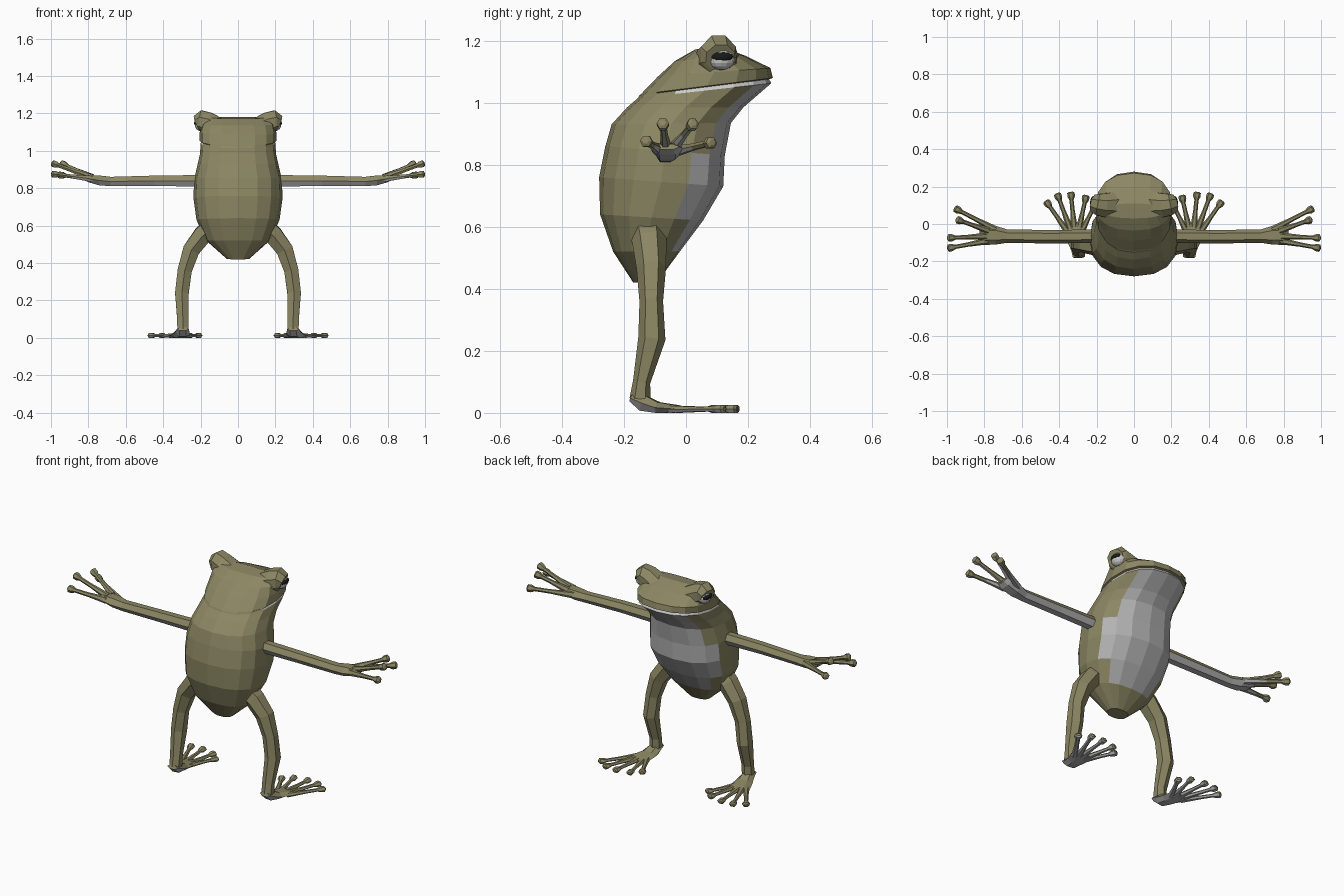
import bpy, bmesh, math
from mathutils import Vector, Matrix

if "Cube" in bpy.data.objects:
    bpy.data.objects.remove(bpy.data.objects["Cube"])


def mat(name, rgb):
    m = bpy.data.materials.new(name)
    m.diffuse_color = (*rgb, 1)
    m.use_nodes = True
    m.node_tree.nodes["Principled BSDF"].inputs["Base Color"].default_value = m.diffuse_color
    return m


OLIVE = mat("olive_skin", (0.26, 0.24, 0.125))
PALE = mat("pale_skin", (0.45, 0.45, 0.45))
WHITE = mat("white", (0.8, 0.8, 0.78))
BLACK = mat("black", (0.01, 0.01, 0.01))


def finish(name, bm, mats, mirror=True):
    bmesh.ops.recalc_face_normals(bm, faces=bm.faces)
    me = bpy.data.meshes.new(name)
    bm.to_mesh(me)
    bm.free()
    for m in mats:
        me.materials.append(m)
    ob = bpy.data.objects.new(name, me)
    bpy.context.collection.objects.link(ob)
    if mirror:
        ob.modifiers.new("Mirror", 'MIRROR').use_mirror_merge = False
    return ob


def loft(bm, rings):
    """Skin a list of closed rings; returns the side faces per band."""
    vs = [[bm.verts.new(p) for p in r] for r in rings]
    n = len(vs[0])
    bands = [[bm.faces.new((a[i], a[(i + 1) % n], b[(i + 1) % n], b[i])) for i in range(n)]
             for a, b in zip(vs, vs[1:])]
    bm.faces.new(vs[0])
    bm.faces.new(vs[-1])
    return bands


def tube(bm, path, ref, n=6):
    """Path points are (x, y, z, radius along ref, radius across)."""
    P = [Vector(p[:3]) for p in path]
    rings = []
    for i, p in enumerate(path):
        t = (P[min(i + 1, len(P) - 1)] - P[max(i - 1, 0)]).normalized()
        u = (Vector(ref) - t * t.dot(Vector(ref))).normalized()
        v = t.cross(u)
        rings.append([P[i] + u * p[3] * math.cos(a) + v * p[4] * math.sin(a)
                      for a in (math.tau * (k + .5) / n for k in range(n))])
    return loft(bm, rings)


def digit(bm, a, b, r, ref, flat=1.0):
    """Thin finger or toe with a round pad at the tip."""
    a, b = Vector(a), Vector(b)
    L = (b - a).length
    steps = ((0, 1.5), (.5, .95), (1 - .045 / L, .9), (1 - .025 / L, 1.6), (1 - .006 / L, 1.6), (1, .8))
    tube(bm, [(*a.lerp(b, t), r * s * flat, r * s) for t, s in steps], ref)


def paint_underside(bm, limit):
    bmesh.ops.recalc_face_normals(bm, faces=bm.faces)
    bm.normal_update()
    for f in bm.faces:
        f.material_index = 1 if f.normal.z < limit else 0


# Body and head: tilted rings given by back point, front point and half width
N = 16
STATIONS = [
    ((-.17, .42), (-.09, .425), .06), ((-.235, .52), (-.02, .52), .17),
    ((-.277, .64), (.055, .62), .222), ((-.28, .76), (.12, .73), .238),
    ((-.26, .86), (.125, .83), .235), ((-.24, .93), (.145, .935), .215),
    ((-.19, .985), (.185, .985), .203), ((-.155, 1.015), (.275, 1.063), .20),
    ((-.15, 1.024), (.268, 1.076), .195), ((-.145, 1.028), (.28, 1.08), .205),
    ((-.09, 1.085), (.272, 1.112), .205), ((-.035, 1.135), (.19, 1.152), .195),
    ((.03, 1.172), (.11, 1.182), .16)]


def pw(v, e=.85):
    return math.copysign(abs(v) ** e, v)


rings = []
for (yb, zb), (yf, zf), w in STATIONS:
    ring = []
    for k in range(N):
        a = math.tau * k / N
        t = (1 + pw(math.cos(a))) / 2
        ring.append((w * pw(math.sin(a)), yb + (yf - yb) * t, zb + (zf - zb) * t))
    rings.append(ring)
bm = bmesh.new()
for j, band in enumerate(loft(bm, rings)):
    for k, f in enumerate(band):
        d = min(k, N - 1 - k)
        if j == 7 and d < 5:
            f.material_index = 2            # mouth slit
        elif 0 < j < 7 and (d < 2 or (d == 2 and j in (2, 3))):
            f.material_index = 1            # pale belly and throat
finish("body", bm, (OLIVE, PALE, WHITE), mirror=False)

# Eye hoods, eyeballs and pupils
bm = bmesh.new()
tube(bm, [(.10, .10, 1.12, .06, .08), (.165, .10, 1.145, .068, .068), (.195, .105, 1.155, .066, .062),
          (.215, .11, 1.146, .048, .05)], (0, 0, 1), 8)
finish("eye_hood", bm, (OLIVE,))
for name, loc, size, m in (("eyeball", (.198, .113, 1.143), (.034, .043, .038), WHITE),
                           ("pupil", (.215, .115, 1.148), (.02, .036, .018), BLACK)):
    bm = bmesh.new()
    bmesh.ops.create_uvsphere(bm, u_segments=12, v_segments=8, radius=1,
                              matrix=Matrix.LocRotScale(Vector(loc), None, Vector(size)))
    finish(name, bm, (m,))

# Arms with four fingers
bm = bmesh.new()
tube(bm, [(.17, -.065, .84, .036, .036), (.45, -.068, .84, .032, .036), (.68, -.065, .836, .029, .036),
          (.74, -.06, .842, .03, .05), (.80, -.06, .852, .022, .052), (.825, -.06, .858, .010, .04)], (0, 0, 1))
for a, b in (((.74, -.03, .845), (.96, .085, .872)), ((.78, -.035, .86), (.95, .025, .935)),
             ((.79, -.065, .86), (.997, -.075, .935)), ((.78, -.09, .85), (.998, -.13, .877))):
    digit(bm, a, b, .0125, (0, 0, 1))
paint_underside(bm, -.3)
for f in bm.faces:
    if f.calc_center_median().x > .84:
        f.material_index = int(f.normal.z < -.6)
finish("arm", bm, (OLIVE, PALE))

# Legs
bm = bmesh.new()
tube(bm, [(.13, -.125, .60, .06, .06), (.19, -.118, .55, .056, .055), (.25, -.112, .47, .052, .048),
          (.285, -.112, .36, .044, .038), (.30, -.11, .24, .042, .044), (.295, -.143, .10, .035, .028),
          (.295, -.148, .045, .034, .034)], (1, 0, 0))
finish("leg", bm, (OLIVE,))

# Feet with five toes
bm = bmesh.new()
tube(bm, [(.295, -.178, .052, .012, .032), (.297, -.14, .036, .03, .038), (.305, -.09, .021, .02, .05),
          (.32, -.03, .017, .014, .06), (.325, .0, .014, .008, .05)], (0, 0, 1))
for a, b in (((.285, -.05), (.205, .11)), ((.295, -.03), (.255, .155)), ((.32, -.02), (.338, .172)),
             ((.34, -.03), (.412, .165)), ((.35, -.05), (.472, .125))):
    digit(bm, (*a, .015), (*b, .017), .0125, (0, 0, 1), .75)
paint_underside(bm, -.5)
for v in bm.verts:
    v.co.z = max(v.co.z, .004 if v.co.y > -.13 else 0)
    v.co.z -= .004 if v.co.z >= .004 else 0
finish("foot", bm, (OLIVE, PALE))
